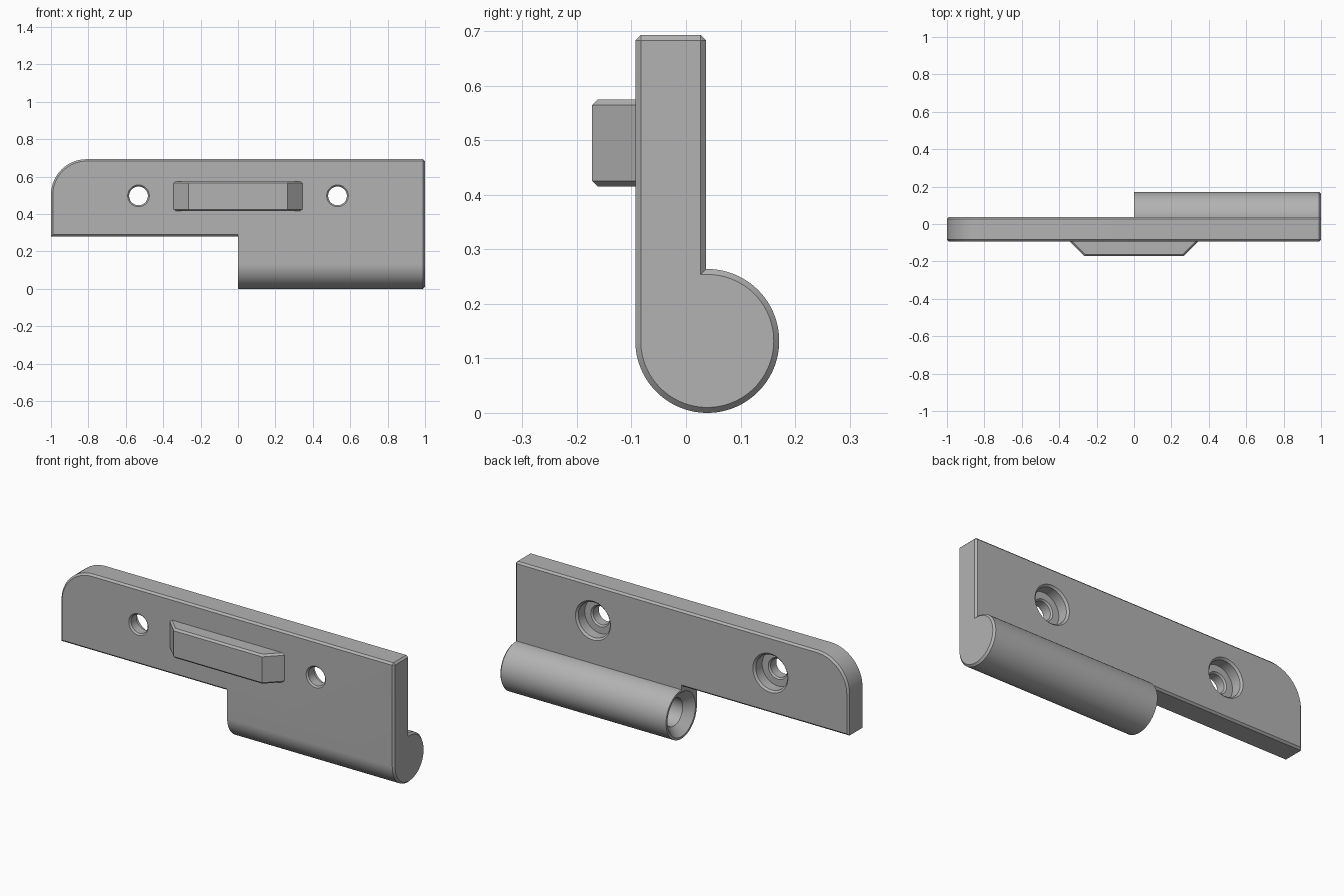
import bpy, bmesh, math

cube = bpy.data.objects.get("Cube")
if cube:
    bpy.data.objects.remove(cube, do_unlink=True)

steel = bpy.data.materials.new("light_grey_metal")
steel.use_nodes = True
GREY = (0.45, 0.45, 0.45, 1)
steel.diffuse_color = GREY
steel.node_tree.nodes["Principled BSDF"].inputs["Base Color"].default_value = GREY

C = 0.01                                   # edge chamfer
FRONT, BACK, TOP, LOW = -0.093, 0.037, 0.693, 0.28
PIN_Y, PIN_Z, PIN_R = 0.039, 0.132, 0.132  # barrel axis and radius


def loft(name, loops):
    """Closed solid through a list of matching point loops."""
    bm = bmesh.new()
    rings = [[bm.verts.new(p) for p in loop] for loop in loops]
    n = len(rings[0])
    for a, b in zip(rings, rings[1:]):
        for i in range(n):
            j = (i + 1) % n
            bm.faces.new((a[i], a[j], b[j], b[i]))
    bm.faces.new(rings[0])
    bm.faces.new(rings[-1])
    bmesh.ops.remove_doubles(bm, verts=bm.verts, dist=1e-5)
    bmesh.ops.recalc_face_normals(bm, faces=bm.faces)
    mesh = bpy.data.meshes.new(name)
    bm.to_mesh(mesh)
    bm.free()
    mesh.materials.append(steel)
    obj = bpy.data.objects.new(name, mesh)
    bpy.context.collection.objects.link(obj)
    return obj


def arc(cx, cy, r, a0, a1, n):
    return [(cx + r * math.cos(a0 + (a1 - a0) * i / n),
             cy + r * math.sin(a0 + (a1 - a0) * i / n)) for i in range(n + 1)]


def circle(r, n=64):
    return arc(0, 0, r, 0, math.tau, n)[:-1]


def plate_outline(d):
    """Long leaf with one rounded upper corner, inset by d."""
    r = 0.19
    corner = arc(-1 + r, TOP - r, r - d, math.pi, math.pi / 2, 16)
    return [(-1 + d, LOW + d)] + corner + [(0.4, TOP - d), (0.4, LOW + d)]


def knuckle_outline(d):
    """Slab running down into a round barrel, inset by d."""
    c = C - d
    f, b, t, r = FRONT + d, BACK - d, TOP - d, PIN_R - d
    start = math.acos((b - PIN_Y) / r)
    return ([(f, t - c), (f + c, t), (b - c, t), (b, t - c)]
            + arc(PIN_Y, PIN_Z, r, start, -math.pi, 72))


def tab_outline(d):
    """Trapezoid with sloping ends, its base sunk into the plate."""
    tip, base = 0.265 - 0.414 * d, 0.387 - 1.414 * d
    y = -0.172 + d
    return [(-tip, y), (tip, y), (base, -0.05), (-base, -0.05)]


def boolean(obj, tool, operation):
    mod = obj.modifiers.new(operation.title(), 'BOOLEAN')
    mod.operation, mod.object, mod.solver = operation, tool, 'EXACT'
    bpy.ops.object.select_all(action='DESELECT')
    bpy.context.view_layer.objects.active = obj
    obj.select_set(True)
    bpy.ops.object.modifier_apply(modifier=mod.name)
    bpy.data.objects.remove(tool, do_unlink=True)


# Leaf plate
leaf = loft("hinge_leaf", [[(x, y, z) for x, z in plate_outline(d)] for y, d in
            ((FRONT, C), (FRONT + C, 0), (BACK - C, 0), (BACK, C))])

# Half-width knuckle with barrel, chamfered on its outer end
knuckle = loft("knuckle", [[(x, y, z) for y, z in knuckle_outline(d)]
                           for x, d in ((0, 0), (1 - C, 0), (1, C))])
boolean(leaf, knuckle, 'UNION')

# Raised front tab
tab = loft("front_tab", [[(x, y, z) for x, y in tab_outline(d)] for z, d in
           ((0.415, C), (0.415 + C, 0), (0.575 - C, 0), (0.575, C))])
boolean(leaf, tab, 'UNION')

# Counterbored screw holes
SCREW = ((-0.113, 0.078), (-0.085, 0.05), (-0.036, 0.05), (-0.028, 0.058),
         (-0.028, 0.095), (0.027, 0.095), (0.057, 0.125))
for side in (-1, 1):
    hole = loft("screw_hole_cutter", [[(side * 0.532 + u, y, 0.497 + v) for u, v in circle(r)]
                                      for y, r in SCREW])
    boolean(leaf, hole, 'DIFFERENCE')

# Pin bore with a conical mouth
BORE = ((-0.01, 0.13), (0.045, 0.075), (0.85, 0.075))
bore = loft("pin_bore_cutter", [[(x, PIN_Y + u, PIN_Z + v) for u, v in circle(r)]
                                for x, r in BORE])
boolean(leaf, bore, 'DIFFERENCE')

bpy.context.view_layer.objects.active = leaf
leaf.select_set(True)
bpy.ops.object.shade_smooth_by_angle(angle=math.radians(20))
